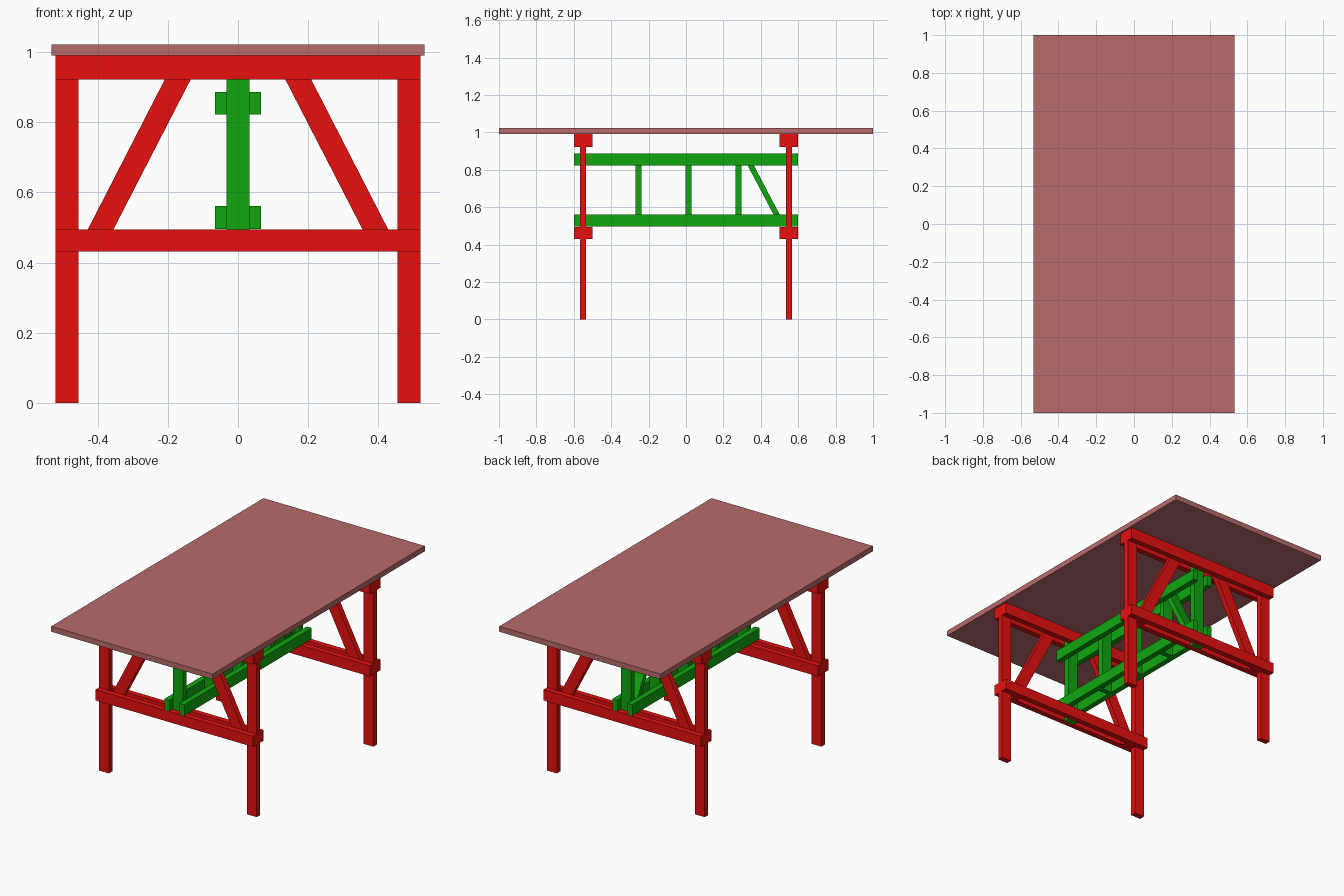
import bpy, bmesh
from mathutils import Vector

if "Cube" in bpy.data.objects:
    bpy.data.objects.remove(bpy.data.objects["Cube"])


def material(name, rgb):
    m = bpy.data.materials.new(name)
    m.diffuse_color = (*rgb, 1)
    m.use_nodes = True
    m.node_tree.nodes["Principled BSDF"].inputs["Base Color"].default_value = m.diffuse_color
    return m


RED = material("red_paint", (0.8, 0.005, 0.005))
GREEN = material("green_paint", (0.005, 0.39, 0.005))
TOP = material("top_wood", (0.48, 0.145, 0.145))


def prism(name, outline, extrude, mat):
    """Flat outline of 3D points pushed along a vector into a solid board."""
    bm = bmesh.new()
    face = bm.faces.new([bm.verts.new(p) for p in outline])
    moved = bmesh.ops.extrude_face_region(bm, geom=[face])["geom"]
    bmesh.ops.translate(bm, vec=Vector(extrude),
                        verts=[v for v in moved if isinstance(v, bmesh.types.BMVert)])
    bmesh.ops.recalc_face_normals(bm, faces=bm.faces)
    mesh = bpy.data.meshes.new(name)
    bm.to_mesh(mesh)
    bm.free()
    mesh.materials.append(mat)
    ob = bpy.data.objects.new(name, mesh)
    bpy.context.collection.objects.link(ob)
    return ob


def board(name, x, y, z, mat):
    (x0, x1), (y0, y1), (z0, z1) = x, y, z
    return prism(name, [(x0, y0, z0), (x1, y0, z0), (x1, y1, z0), (x0, y1, z0)],
                 (0, 0, z1 - z0), mat)


W = 0.033               # board thickness
H = W / 2
Z_LOW, Z_TOP = 0.431, 0.99
B_LOW, B_TOP = 0.496, 0.887

# Table top
board("table_top", (-0.532, 0.532), (-1, 1), (Z_TOP, 1.022), TOP)

# Two trestle frames
for end, yc in (("front", -0.55), ("back", 0.55)):
    mid = (yc - H, yc + H)
    for side, s in (("left", -1), ("right", 1)):
        board(f"{end}_{side}_leg", sorted((s * 0.455, s * 0.52)), mid, (0, Z_TOP), RED)
        # Slanted brace, held between the paired rails
        prism(f"{end}_{side}_brace",
              [(s * x, mid[0], z) for x, z in
               ((0.461, Z_LOW), (0.388, Z_LOW), (0.100, Z_TOP), (0.174, Z_TOP))],
              (0, W, 0), RED)
    # Paired cross rails on both faces of the legs
    for face, y in (("outer" if yc < 0 else "inner", (mid[0] - W, mid[0])),
                    ("inner" if yc < 0 else "outer", (mid[1], mid[1] + W))):
        board(f"{end}_{face}_lower_rail", (-0.52, 0.52), y, (Z_LOW, 0.495), RED)
        board(f"{end}_{face}_upper_rail", (-0.52, 0.52), y, (0.922, Z_TOP), RED)
    board(f"{end}_centre_post", (-W, W), mid, (Z_LOW, Z_TOP), GREEN)

# Paired long stretcher beams
for side, x in (("left", (-2 * W, -W)), ("right", (W, 2 * W))):
    board(f"{side}_lower_beam", x, (-0.6, 0.6), (B_LOW, 0.561), GREEN)
    board(f"{side}_upper_beam", x, (-0.6, 0.6), (0.823, B_TOP), GREEN)

# Short posts between the beams
for i, y in enumerate((-0.254, 0.0135, 0.281)):
    board(f"stretcher_post_{i + 1}", (-W, W), (y - 0.016, y + 0.016), (B_LOW, B_TOP), GREEN)

# Single slanted stretcher brace
prism("stretcher_brace",
      [(-W, 0.502, B_LOW), (-W, 0.535, B_LOW), (-W, 0.329, B_TOP), (-W, 0.296, B_TOP)],
      (2 * W, 0, 0), GREEN)
